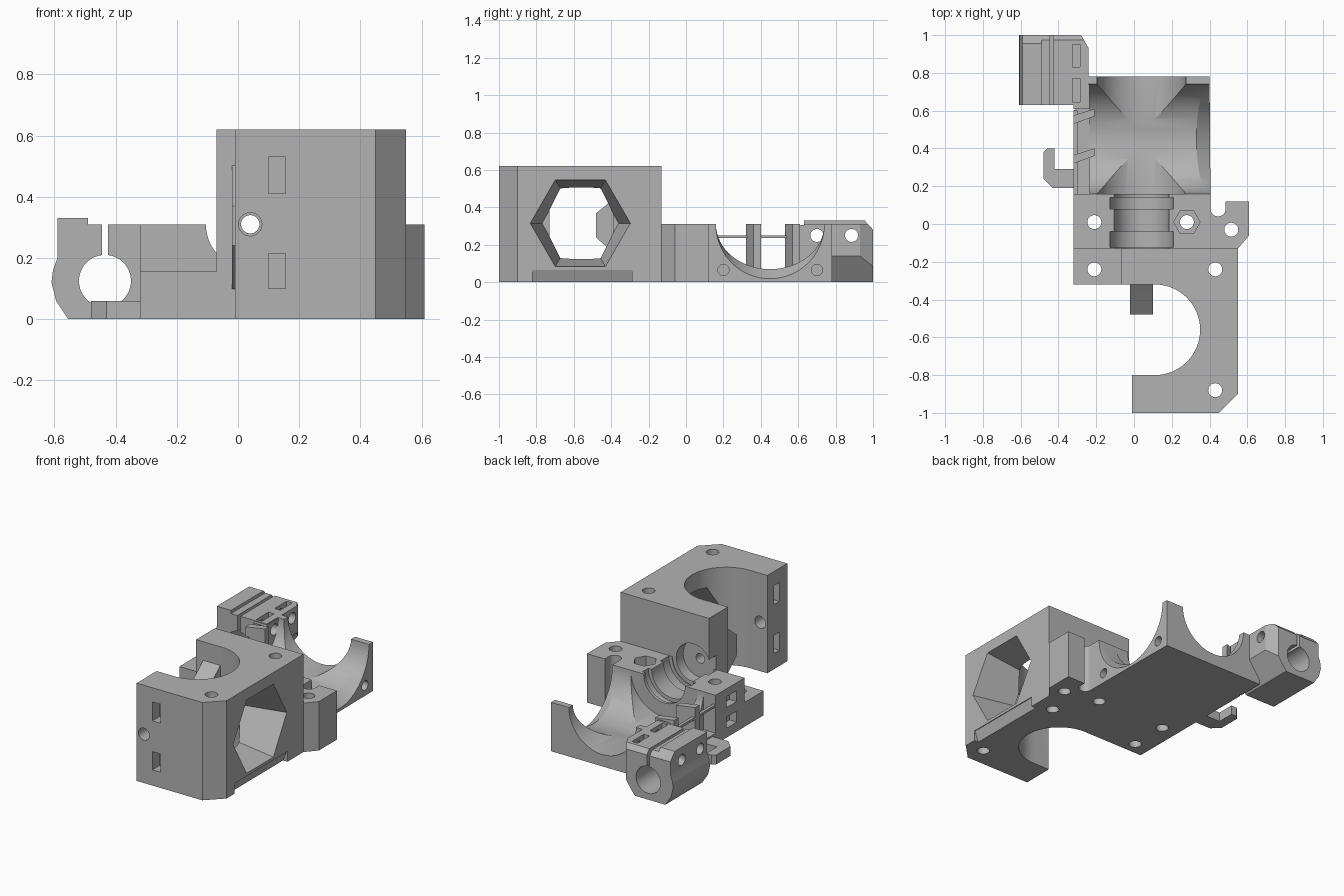
import bpy, bmesh, math
from mathutils import Vector

if "Cube" in bpy.data.objects:
    bpy.data.objects.remove(bpy.data.objects["Cube"])

grey = bpy.data.materials.new("printed grey")
grey.use_nodes = True
grey.diffuse_color = (0.45, 0.45, 0.45, 1)
grey.node_tree.nodes["Principled BSDF"].inputs["Base Color"].default_value = (0.45, 0.45, 0.45, 1)


def place(u, v, w, axis):
    return {"x": (w, u, v), "y": (u, w, v), "z": (u, v, w)}[axis]


def loft(name, first, last, axis, start, end):
    """Closed solid between two matching outlines placed along an axis."""
    bm = bmesh.new()
    rings = [[bm.verts.new(place(u, v, w, axis)) for u, v in pts]
             for pts, w in ((first, start), (last, end))]
    for ring in rings:
        bm.faces.new(ring)
    n = len(first)
    for i in range(n):
        j = (i + 1) % n
        bm.faces.new((rings[0][i], rings[0][j], rings[1][j], rings[1][i]))
    bmesh.ops.recalc_face_normals(bm, faces=bm.faces)
    mesh = bpy.data.meshes.new(name)
    bm.to_mesh(mesh)
    bm.free()
    ob = bpy.data.objects.new(name, mesh)
    bpy.context.collection.objects.link(ob)
    mesh.materials.append(grey)
    return ob


def prism(name, pts, axis, start, end):
    return loft(name, pts, pts, axis, start, end)


def box(name, x, y, z):
    return prism(name, [(x[0], y[0]), (x[1], y[0]), (x[1], y[1]), (x[0], y[1])], "z", *z)


def arc(u, v, r, a0=0, a1=360, n=48, squash=1):
    """Points of an arc; a full turn leaves out the repeated end."""
    full = a1 - a0 == 360
    steps = n if full else n + 1
    angles = [math.radians(a0 + (a1 - a0) * i / n) for i in range(steps)]
    return [(u + r * math.cos(a), v + r * squash * math.sin(a)) for a in angles]


def hole(u, v, r, axis, start, end, n=32):
    return prism("cutter", arc(u, v, r, n=n), axis, start, end)


def cut(ob, cutters):
    """Subtract the cutters, bake the result and drop the cutters."""
    for c in cutters:
        c.hide_render = True
        mod = ob.modifiers.new("cut", "BOOLEAN")
        mod.operation, mod.solver, mod.object = "DIFFERENCE", "EXACT", c
    bpy.context.view_layer.update()
    graph = bpy.context.evaluated_depsgraph_get()
    mesh = bpy.data.meshes.new_from_object(ob.evaluated_get(graph))
    ob.modifiers.clear()
    ob.data = mesh
    for c in cutters:
        bpy.data.objects.remove(c)


AX, AZ = 0.04, 0.31      # hot end axis
BY = 0.45                # cross bore centre

# Tall block with the round motor opening in its outline
outline = [(-0.01, -1), (0.45, -1), (0.55, -0.9), (0.55, -0.13), (-0.07, -0.13), (-0.07, -0.32)]
outline += arc(0.11, -0.56, 0.24, 90, -90) + [(-0.01, -0.8)]
block = prism("tall_block", outline, "z", 0, 0.62)
cutters = [
    loft("cutter", arc(-0.565, 0.315, 0.205, n=6), arc(-0.565, 0.315, 0.27, n=6), "x", 0.28, 0.56),
    hole(AX, AZ, 0.03, "y", -1.1, 0),
    hole(AX, AZ, 0.038, "y", -1.1, -0.75),
    hole(AX, AZ, 0.12, "y", -0.2, -0.1),
    prism("cutter", [(0.56, -0.01), (0.56, 0.065), (0.545, 0.065), (0.515, -0.01)], "y", -0.82, -0.29),
]
cutters += [hole(0.43, y, 0.037, "z", -0.1, 0.7) for y in (-0.88, -0.24)]
for z in ((0.10, 0.215), (0.41, 0.53)):
    cutters.append(box("cutter", (0.1, 0.155), (-1.1, -0.93), z))
    cutters.append(box("cutter", (-0.1, 0.05), (-0.92, -0.865), z))
cut(block, cutters)

# Wedge guide inside the opening
guide = prism("filament_guide", [(-0.31, 0.09), (-0.46, 0.22), (-0.48, 0.24), (-0.48, 0.37),
                                 (-0.46, 0.385), (-0.31, 0.51)], "x", -0.02, 0.1)
cut(guide, [hole(AX, AZ, 0.03, "y", -0.6, -0.2)])

# Low shelf beside the tall block
shelf = box("low_shelf", (-0.32, -0.07), (-0.32, -0.13), (0, 0.155))
cut(shelf, [hole(-0.21, -0.24, 0.037, "z", -0.1, 0.3)])

# Base with the hot end channel and the crossing bores
base = prism("mount_base", [(-0.32, -0.13), (0.55, -0.13), (0.61, -0.06), (0.61, 0.12), (0.405, 0.12),
                            (0.4, 0.78), (-0.24, 0.78), (-0.24, 0.65), (-0.32, 0.6)], "z", 0, 0.31)
cutters = [
    hole(AX, AZ, 0.168, "y", -0.125, -0.04, 48),
    hole(AX, AZ, 0.145, "y", -0.2, 0.2, 48),
    hole(AX, AZ, 0.168, "y", 0.08, 0.14, 48),
    hole(AX, AZ, 0.235, "y", 0.16, 0.9, 64),
    prism("cutter", arc(BY, AZ, 0.29, n=64, squash=0.83), "x", -0.24, 0.45),
    loft("cutter", arc(BY, AZ + 0.071, 0.29, n=64), arc(BY, AZ - 0.007, 0.29, n=64), "x", 0.3, 0.41),
    box("cutter", (-0.4, -0.235), (0.16, 0.7), (0.07, 0.4)),
    prism("cutter", arc(0.445, 0.08, 0.04, 180, 360, 16) + [(0.485, 0.2), (0.405, 0.2)], "z", -0.1, 0.4),
    hole(0.28, 0.01, 0.07, "z", 0.23, 0.4, 6),
]
cutters += [hole(x, y, 0.037, "z", -0.1, 0.4) for x, y in ((-0.21, 0.01), (0.28, 0.01), (0.515, -0.03))]
cutters += [hole(y, 0.065, 0.03, "x", 0.33, 0.5) for y in (0.2, 0.7)]
cutters += [box("cutter", (-0.4, -0.27), (-0.05, 0.05), z) for z in ((0.06, 0.13), (0.19, 0.26))]
cut(base, cutters)

# Slanted fins and the thin bar across the side window
for i, y in enumerate((0.32, 0.53)):
    prism(f"slanted_fin_{i + 1}", [(-0.32, y), (-0.21, y + 0.04), (-0.21, y + 0.08), (-0.32, y + 0.045)],
          "z", 0.05, 0.31)
box("window_bar", (-0.32, -0.3), (0.15, 0.6), (0.235, 0.25))

# Rod clamp: outline seen along the rod, with a slit into the rod hole
clamp = prism("rod_clamp", [(-0.555, 0), (-0.34, 0), (-0.24, 0.14), (-0.24, 0.31), (-0.49, 0.31),
                            (-0.49, 0.33), (-0.59, 0.33), (-0.59, 0.2), (-0.605, 0.16),
                            (-0.61, 0.12), (-0.595, 0.06)], "y", 0.63, 1)
cutters = [
    hole(-0.435, 0.125, 0.085, "y", 0.5, 1.1, 48),
    box("cutter", (-0.445, -0.425), (0.5, 1.1), (0.15, 0.4)),
    prism("cutter", [(0.95, 0.335), (1.01, 0.27), (1.01, 0.4), (0.95, 0.4)], "x", -0.7, -0.2),
    prism("cutter", [(-0.28, 1.01), (-0.28, 1.0), (-0.24, 0.93), (-0.2, 0.93), (-0.2, 1.01)],
          "z", -0.1, 0.4),
]
cutters += [hole(y, 0.25, 0.035, "x", -0.7, -0.1) for y in (0.7, 0.885)]
cutters += [box("cutter", (-0.325, -0.285), y, (0.2, 0.4)) for y in ((0.645, 0.77), (0.83, 0.95))]
cut(clamp, cutters)

# Web joining clamp and base
web = box("clamp_web", (-0.32, -0.235), (0.61, 0.78), (0, 0.305))
cut(web, [hole(0.7, 0.25, 0.035, "x", -0.5, 0),
          box("cutter", (-0.325, -0.285), (0.645, 0.77), (0.2, 0.4))])

# Cable hook on the side
prism("cable_hook", [(-0.31, 0.19), (-0.43, 0.19), (-0.48, 0.24), (-0.48, 0.38), (-0.46, 0.4),
                     (-0.42, 0.4), (-0.42, 0.29), (-0.31, 0.29)], "z", 0, 0.06)

# Smooth round walls, keep the edges sharp
for ob in bpy.context.scene.objects:
    ob.select_set(ob.type == "MESH")
bpy.context.view_layer.objects.active = base
bpy.ops.object.shade_smooth_by_angle(angle=math.radians(25))
